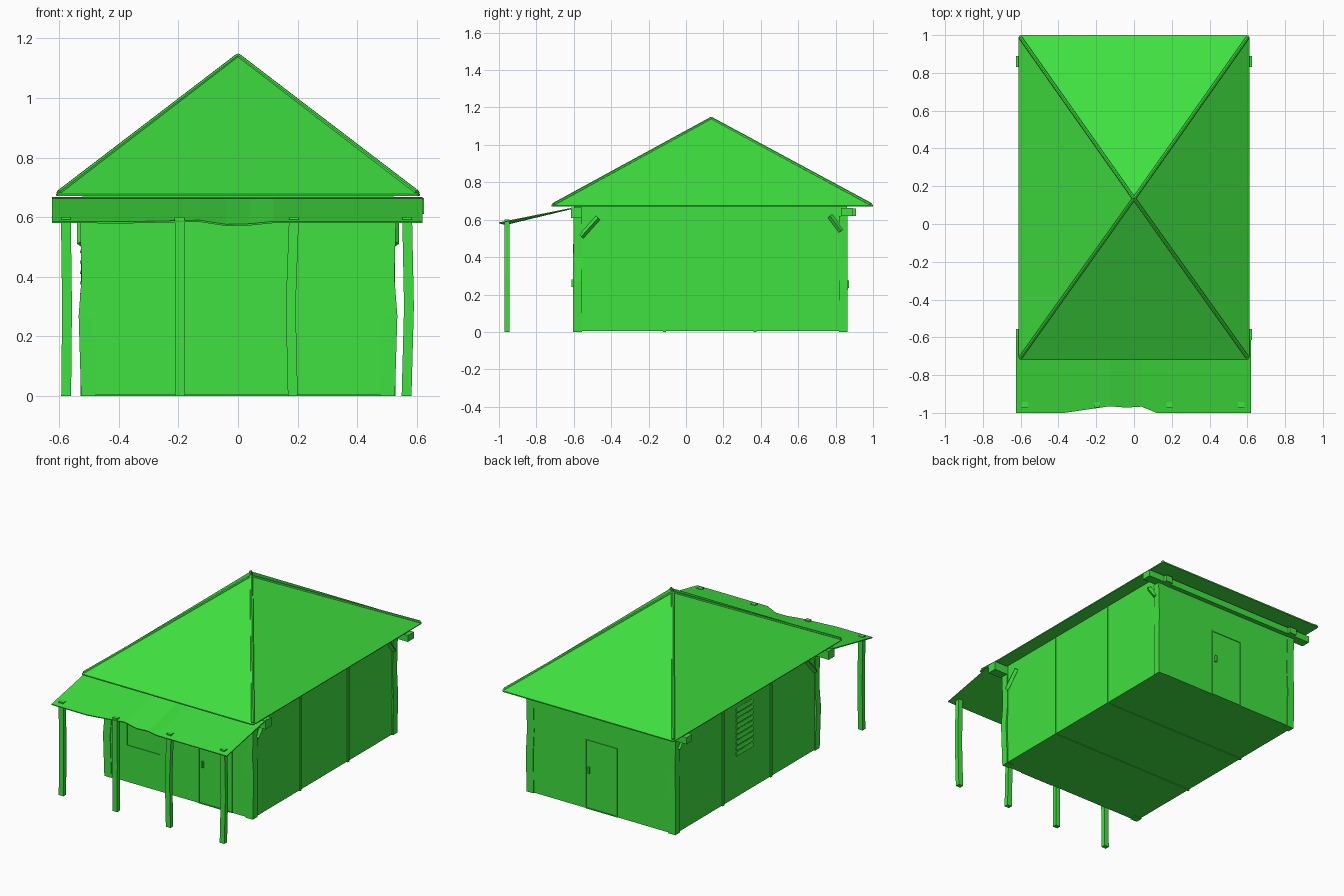
import bpy
import bmesh
from mathutils import Vector

if "Cube" in bpy.data.objects:
    bpy.data.objects.remove(bpy.data.objects["Cube"])

GREEN = (0.05, 0.75, 0.05, 1)
green = bpy.data.materials.new("bright green")
green.use_nodes = True
green.diffuse_color = GREEN
green.node_tree.nodes["Principled BSDF"].inputs["Base Color"].default_value = GREEN


def finish(name, bm):
    bmesh.ops.recalc_face_normals(bm, faces=bm.faces)
    mesh = bpy.data.meshes.new(name)
    bm.to_mesh(mesh)
    bm.free()
    mesh.materials.append(green)
    obj = bpy.data.objects.new(name, mesh)
    bpy.context.collection.objects.link(obj)
    return obj


def box(name, x0, x1, y0, y1, z0, z1):
    bm = bmesh.new()
    bmesh.ops.create_cube(bm, size=1)
    bmesh.ops.scale(bm, vec=(x1 - x0, y1 - y0, z1 - z0), verts=bm.verts)
    bmesh.ops.translate(bm, vec=((x0 + x1) / 2, (y0 + y1) / 2, (z0 + z1) / 2), verts=bm.verts)
    return finish(name, bm)


def timber(name, path, w, d):
    """Crooked squared post running through the points of path."""
    bm = bmesh.new()
    rings = [[bm.verts.new((x + sx * w / 2, y + sy * d / 2, z))
              for sx, sy in ((-1, -1), (1, -1), (1, 1), (-1, 1))] for x, y, z in path]
    for a, b in zip(rings, rings[1:]):
        for i in range(4):
            j = (i + 1) % 4
            bm.faces.new((a[i], a[j], b[j], b[i]))
    bm.faces.new(rings[0])
    bm.faces.new(rings[-1])
    return finish(name, bm)


def rod(name, start, end, radius, sides):
    a, b = Vector(start), Vector(end)
    bm = bmesh.new()
    bmesh.ops.create_cone(bm, cap_ends=True, segments=sides, radius1=radius,
                          radius2=radius, depth=(b - a).length)
    obj = finish(name, bm)
    obj.location = (a + b) / 2
    obj.rotation_euler = (b - a).to_track_quat("Z", "Y").to_euler()
    return obj


def frame(name, u0, u1, z0, z1, y):
    """Thin rectangular trim on a front or back wall."""
    t = 0.006
    for side, (a, b, c, d) in {"left": (u0, u0 + t, z0, z1), "right": (u1 - t, u1, z0, z1),
                               "top": (u0, u1, z1 - t, z1), "bottom": (u0, u1, z0, z0 + t)}.items():
        box(f"{name}_{side}", a, b, y - 0.004, y + 0.004, c, d)


WX, WF, WB = 0.522, -0.6, 0.86

# Walls with two joint bands passing right around
box("walls", -WX, WX, WF, WB, 0.004, 0.675)
for i, y in enumerate((-0.115, 0.37)):
    box(f"wall_joint_{i}", -WX - 0.005, WX + 0.005, y - 0.008, y + 0.008, 0, 0.665)

# Pyramid roof with rounded hips
bm = bmesh.new()
RX, RF, RB, Y0, EAVE, TOP = 0.61, -0.72, 1.0, 0.135, 0.675, 1.147
outline = ((-RX, RF), (RX, RF), (RX, RB), (-RX, RB))
low = [bm.verts.new((x, y, EAVE - 0.004)) for x, y in outline]
rim = [bm.verts.new((x, y, EAVE + 0.004)) for x, y in outline]
apex = bm.verts.new((0, Y0, TOP))
bm.faces.new(low)
for i in range(4):
    j = (i + 1) % 4
    bm.faces.new((low[i], low[j], rim[j], rim[i]))
    bm.faces.new((rim[i], rim[j], apex))
corners = [e for e in bm.edges if apex in e.verts or
           (e.verts[0].co.xy - e.verts[1].co.xy).length < 1e-4]
bmesh.ops.bevel(bm, geom=corners, offset=0.012, segments=2, profile=0.5, affect="EDGES")
finish("main_roof", bm)
for i, (x, y) in enumerate(outline):
    rod(f"hip_cap_{i}", (x * 0.985, Y0 + (y - Y0) * 0.985, EAVE + 0.006), (0, Y0, TOP - 0.007), 0.01, 8)

# Cross beams and rear plates under the eaves
box("front_beam", -0.625, 0.625, -0.615, -0.555, 0.61, 0.665)
box("back_beam", -0.625, 0.625, 0.83, 0.89, 0.62, 0.662)
for side, s in (("left", 1), ("right", -1)):
    box(f"{side}_rear_plate", min(s * 0.46, s * 0.51), max(s * 0.46, s * 0.51), 0.7, 0.91, 0.62, 0.66)
    # Crooked corner posts and their braces
    timber(f"{side}_front_corner_post",
           [(s * 0.502, -0.58, 0), (s * 0.51, -0.582, 0.27), (s * 0.5, -0.58, 0.4),
            (s * 0.506, -0.578, 0.61)], 0.05, 0.046)
    timber(f"{side}_back_corner_post",
           [(s * 0.503, 0.84, 0), (s * 0.506, 0.842, 0.25), (s * 0.5, 0.84, 0.4),
            (s * 0.506, 0.84, 0.62)], 0.05, 0.046)
    rod(f"{side}_front_brace", (s * 0.525, -0.56, 0.51), (s * 0.525, -0.47, 0.61), 0.015, 4)
    rod(f"{side}_back_brace", (s * 0.525, 0.83, 0.54), (s * 0.525, 0.77, 0.62), 0.015, 4)

# Porch posts
bends = {"porch_post_a": (-0.577, -0.574, -0.578), "porch_post_b": (-0.195, -0.194, -0.196),
         "porch_post_c": (0.184, 0.177, 0.188), "porch_post_d": (0.566, 0.574, 0.568)}
for name, (foot, middle, head) in bends.items():
    timber(name, [(foot, -0.957, 0), (middle, -0.957, 0.3), (head, -0.957, 0.6)], 0.033, 0.028)

# Sagging porch sheet with a ragged front edge
edge = ((-0.625, -1, 0.586), (-0.37, -1, 0.585), (-0.13, -0.965, 0.59),
        (-0.04, -0.972, 0.576), (0.04, -0.967, 0.578), (0.12, -1, 0.586), (0.62, -1, 0.586))
bm = bmesh.new()
front = [bm.verts.new(p) for p in edge]
back = [bm.verts.new((x, -0.59, 0.668)) for x, y, z in edge]
for i in range(len(edge) - 1):
    bm.faces.new((front[i], front[i + 1], back[i + 1], back[i]))
sheet = finish("porch_roof", bm)
solid = sheet.modifiers.new("thickness", "SOLIDIFY")
solid.thickness = 0.006

# Doors, handles and front window
frame("front_door", 0.14, 0.38, 0.004, 0.445, WF)
box("front_door_handle", 0.165, 0.177, WF - 0.012, WF, 0.24, 0.28)
frame("back_door", -0.115, 0.11, 0.004, 0.445, WB)
box("back_door_handle", 0.078, 0.09, WB, WB + 0.012, 0.235, 0.275)
frame("front_window", -0.37, -0.125, 0.235, 0.47, WF)

# Louvre vent on the right wall
for i in range(9):
    z = 0.28 + i * 0.035
    slat = box(f"louvre_slat_{i}", -0.006, 0.006, -0.085, 0.085, -0.012, 0.012)
    slat.location = (-WX, 0.152, z)
    slat.rotation_euler.y = 0.3
